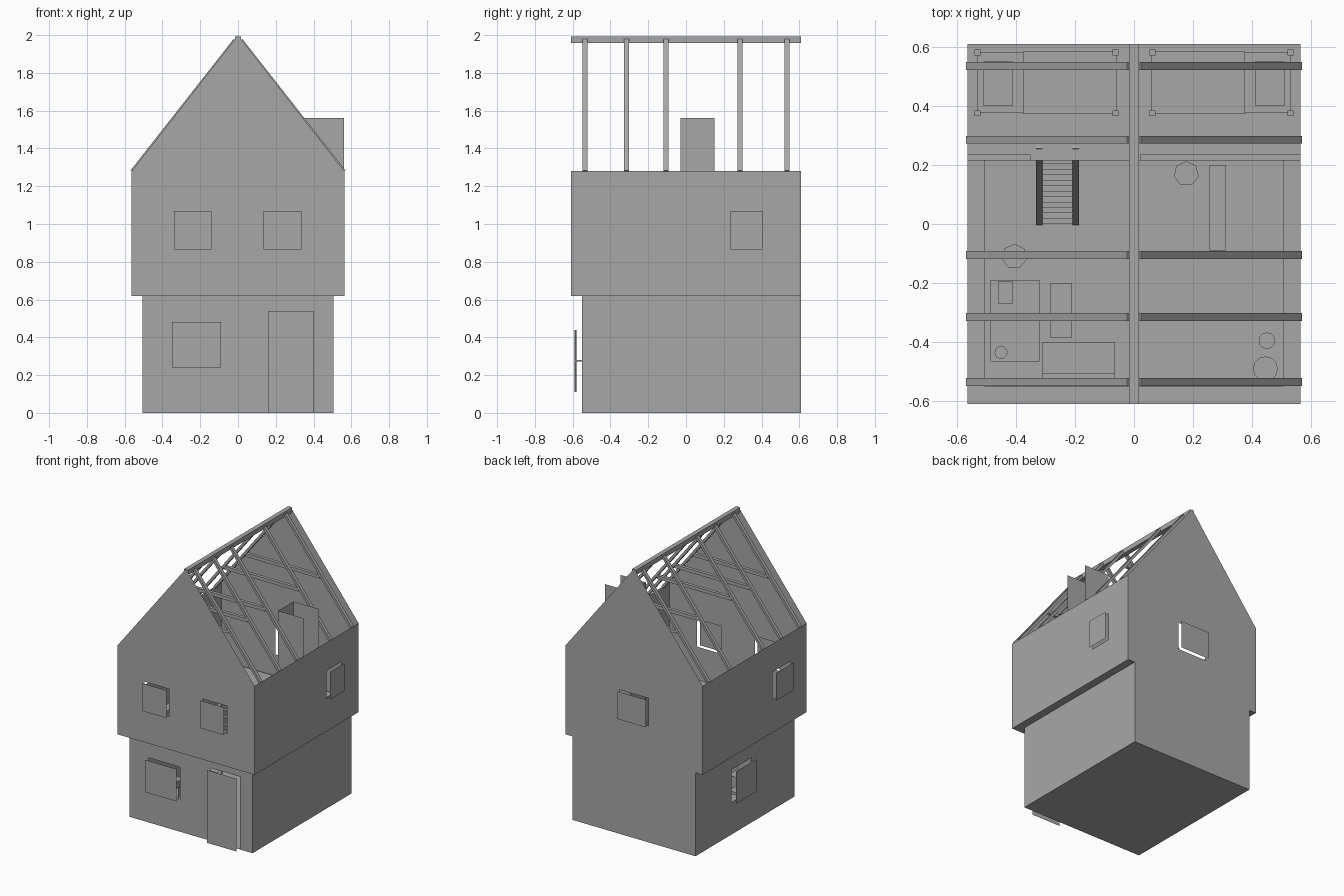
import bpy, bmesh, math
from mathutils import Vector

cube = bpy.data.objects.get("Cube")
if cube:
    bpy.data.objects.remove(cube, do_unlink=True)

grey = bpy.data.materials.new("plain_grey")
grey.use_nodes = True
colour = (0.39, 0.39, 0.39, 1)
grey.diffuse_color = colour
grey.node_tree.nodes["Principled BSDF"].inputs["Base Color"].default_value = colour


def finish(name, bm):
    mesh = bpy.data.meshes.new(name)
    bm.to_mesh(mesh)
    bm.free()
    mesh.materials.append(grey)
    obj = bpy.data.objects.new(name, mesh)
    bpy.context.collection.objects.link(obj)
    return obj


def box(name, x0, x1, y0, y1, z0, z1):
    bm = bmesh.new()
    bmesh.ops.create_cube(bm, size=1)
    for v in bm.verts:
        v.co = (x1 if v.co.x > 0 else x0, y1 if v.co.y > 0 else y0, z1 if v.co.z > 0 else z0)
    return finish(name, bm)


def beam(name, a, b, width, depth):
    """Box running from a to b in a plane of constant x or y."""
    a, b = Vector(a), Vector(b)
    obj = box(name, -width / 2, width / 2, -depth / 2, depth / 2, 0, (b - a).length)
    obj.rotation_euler = Vector((0, 0, 1)).rotation_difference(b - a).to_euler()
    obj.location = a
    return obj


def drum(name, x, y, z0, z1, r, sides, top=None):
    bm = bmesh.new()
    bmesh.ops.create_cone(bm, cap_ends=True, segments=sides, radius1=r,
                          radius2=r if top is None else top, depth=z1 - z0)
    bmesh.ops.translate(bm, verts=bm.verts, vec=(x, y, (z0 + z1) / 2))
    return finish(name, bm)


def sheet(name, axis, pos, u0, u1, v0, v1, holes=(), peak=None, out=1):
    """Thin-skinned upright or level panel with rectangular openings."""
    place = {"x": lambda u, v: (pos, u, v), "y": lambda u, v: (u, pos, v),
             "z": lambda u, v: (u, v, pos)}[axis]
    us = sorted({u0, u1, *[n for h in holes for n in h[:2]]})
    vs = sorted({v0, v1, *[n for h in holes for n in h[2:]]})
    bm = bmesh.new()
    for a, b in zip(us, us[1:]):
        for c, d in zip(vs, vs[1:]):
            mu, mv = (a + b) / 2, (c + d) / 2
            if any(h[0] < mu < h[1] and h[2] < mv < h[3] for h in holes):
                continue
            bm.faces.new([bm.verts.new(place(*p)) for p in ((a, c), (b, c), (b, d), (a, d))])
    if peak:
        bm.faces.new([bm.verts.new(place(*p)) for p in ((u0, v1), (u1, v1), (0, peak))])
    bmesh.ops.remove_doubles(bm, verts=bm.verts, dist=0.0001)
    for f in bm.faces:
        f.normal_update()
        if f.normal["xyz".index(axis)] * out < 0:
            f.normal_flip()
    return finish(name, bm)


def opened_wall(name, axis, pos, u0, u1, v0, v1, holes, out, gap=0.03, peak=None):
    """Wall with a loose panel standing just outside each opening."""
    sheet(name, axis, pos, u0, u1, v0, v1, holes, peak, out)
    for h in holes:
        label = "door" if h[2] == 0 else "window_panel"
        sheet(label, axis, pos + out * gap, *h, out=out)


LOW, UP, BACK, FRONT, STEP = 0.505, 0.563, 0.61, -0.55, 0.62
EAVE, PEAK = 1.28, 2.0
w0, w1 = 0.865, 1.07   # upper window sill and head
l0, l1 = 0.24, 0.48    # lower window sill and head

# Lower storey
sheet("ground_floor", "z", 0, -LOW, LOW, FRONT, BACK, out=-1)
opened_wall("lower_front_wall", "y", FRONT, -LOW, LOW, 0, STEP,
            [(-0.35, -0.09, l0, l1), (0.16, 0.4, 0, 0.54)], -1, 0.04)
opened_wall("lower_right_wall", "x", -LOW, FRONT, BACK, 0, STEP, [(-0.05, 0.19, l0, l1)], -1, 0.04)
sheet("lower_left_wall", "x", LOW, FRONT, BACK, 0, STEP)
sheet("lower_back_wall", "y", BACK, -LOW, LOW, 0, STEP)

# Overhanging upper storey with gables
opened_wall("upper_front_wall", "y", -BACK, -UP, UP, STEP, EAVE,
            [(-0.34, -0.14, w0, w1), (0.135, 0.335, w0, w1)], -1, peak=PEAK)
opened_wall("upper_back_wall", "y", BACK, -UP, UP, STEP, EAVE, [(-0.12, 0.12, w0, w1)], 1, peak=PEAK)
opened_wall("upper_right_wall", "x", -UP, -BACK, BACK, STEP, EAVE, [(-0.42, -0.21, w0, w1)], -1)
opened_wall("upper_left_wall", "x", UP, -BACK, BACK, STEP, EAVE, [(0.235, 0.405, w0, w1)], 1)
sheet("upper_floor", "z", STEP, -UP, UP, -BACK, BACK, [(-LOW, LOW, FRONT, 0.215)], out=-1)

# Roof timbers
box("ridge_beam", -0.017, 0.017, -BACK, BACK, 1.957, 1.993)
for y in (-0.535, -0.315, -0.105, 0.285, 0.535):
    for s in (-1, 1):
        beam("rafter", (s * 0.562, y, 1.278), (s * 0.016, y, 1.974), 0.018, 0.026)
    box("collar_beam", -0.305, 0.305, y - 0.012, y + 0.012, 1.575, 1.6)

# Chimney, open at the top and on its outer side
for y, o in ((-0.03, -1), (0.15, 1)):
    sheet("chimney_side", "y", y, 0.35, 0.56, STEP, 1.56, out=o)
sheet("chimney_inner_side", "x", 0.35, -0.03, 0.15, STEP, 1.56, out=-1)

# Gallery edge and stairs
for x0, x1 in ((-UP, -0.35), (0.02, UP)):
    box("gallery_edge", x0, x1, 0.215, 0.235, STEP, STEP + 0.03)
for x in (-0.32, -0.197):
    beam("stair_side", (x, 0.005, 0.01), (x, 0.265, STEP), 0.022, 0.02)
for i in range(14):
    t = (i + 0.5) / 14
    box("stair_tread", -0.31, -0.208, 0.26 * t - 0.01, 0.26 * t + 0.012, STEP * t, STEP * t + 0.01)

# Beds with posts and pillows
for s in (-1, 1):
    def across(name, a, b, *rest):
        return box(name, min(s * a, s * b), max(s * a, s * b), *rest)
    across("bed_frame", 0.06, 0.53, 0.375, 0.58, 0.67, 0.69)
    across("blanket", 0.06, 0.375, 0.372, 0.584, 0.69, 0.72)
    across("pillow", 0.41, 0.51, 0.4, 0.55, 0.69, 0.72)
    for x in (0.053, 0.52):
        for y in (0.365, 0.57):
            across("bed_post", x, x + 0.02, y, y + 0.02, STEP, 0.76)

# Ground floor furniture
def table(name, x0, x1, y0, y1, h):
    box(name + "_top", x0, x1, y0, y1, h - 0.02, h)
    for x in (x0, x1 - 0.015):
        for y in (y0, y1 - 0.015):
            box(name + "_leg", x, x + 0.015, y, y + 0.015, 0, h - 0.02)


table("kitchen_table", -0.485, -0.32, -0.465, -0.19, 0.2)
table("bench", -0.285, -0.21, -0.385, -0.2, 0.1)
table("side_table", 0.255, 0.31, -0.09, 0.2, 0.2)
box("sofa_seat", -0.31, -0.065, -0.51, -0.4, 0, 0.1)
box("sofa_back", -0.31, -0.065, -0.525, -0.505, 0, 0.2)
for x, y in ((-0.405, -0.11), (0.177, 0.17)):
    drum("stool_seat", x, y, 0.1, 0.12, 0.043, 7)
    drum("stool_leg", x, y, 0, 0.1, 0.01, 6)
drum("large_pot", 0.445, -0.49, 0, 0.13, 0.03, 12, 0.042)
drum("small_pot", 0.45, -0.395, 0, 0.09, 0.02, 12, 0.028)
drum("bowl", -0.45, -0.435, 0.2, 0.23, 0.014, 12, 0.022)
box("tray", -0.46, -0.41, -0.27, -0.195, 0.2, 0.21)

# Door bar behind the door
drum("door_bar", 0.28, -0.585, 0.11, 0.44, 0.004, 8)
box("door_bar_mount", 0.276, 0.284, -0.585, -0.55, 0.271, 0.279)
